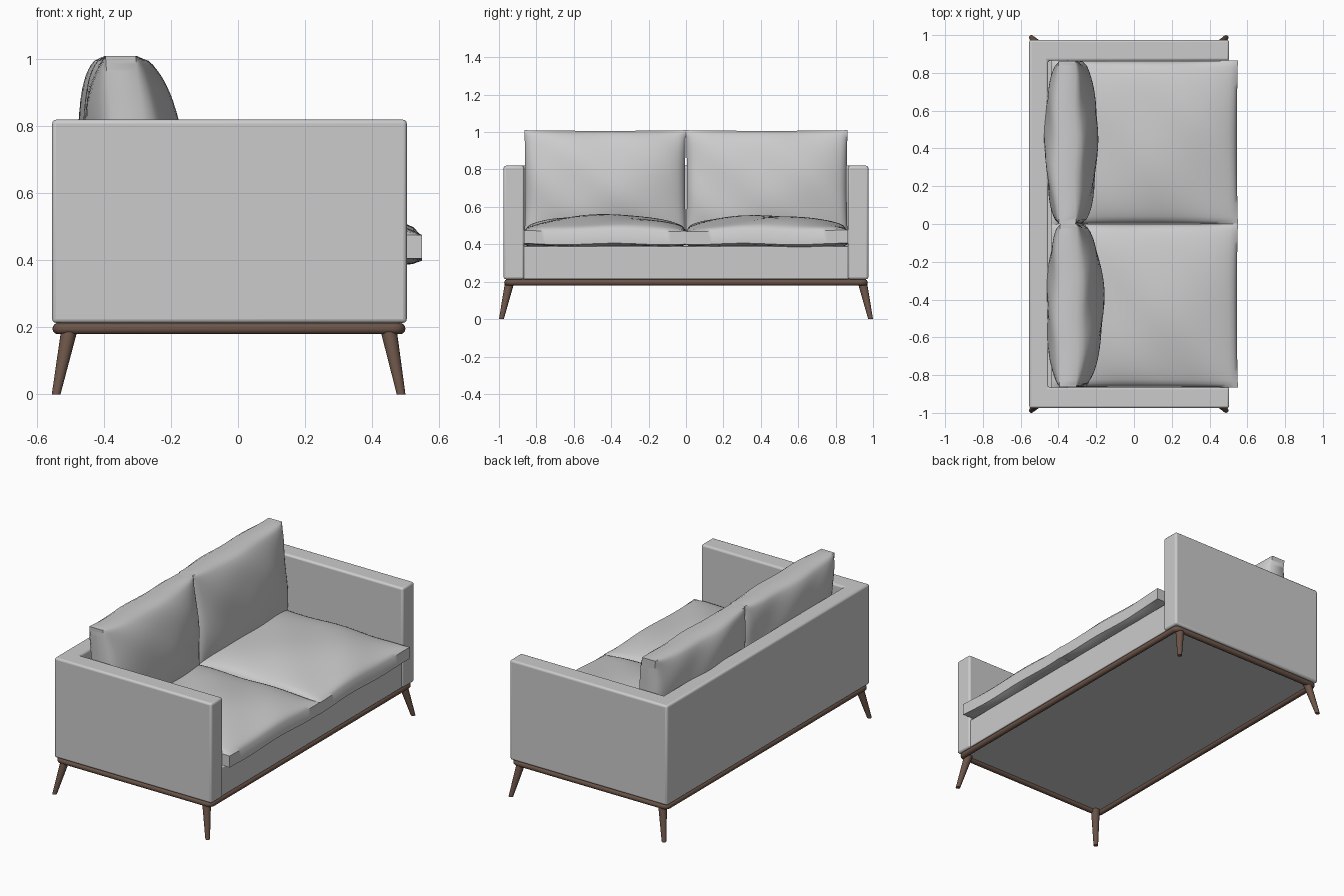
import bpy, bmesh, math
from mathutils import Vector

if "Cube" in bpy.data.objects:
    bpy.data.objects.remove(bpy.data.objects["Cube"])

wood = bpy.data.materials.new("brown_wood")
wood.diffuse_color = (0.15, 0.09, 0.065, 1)
wood.use_nodes = True
wood.node_tree.nodes["Principled BSDF"].inputs["Base Color"].default_value = wood.diffuse_color


def finish(name, bm, mat=None, bevel=0, angle=40):
    bmesh.ops.recalc_face_normals(bm, faces=bm.faces)
    me = bpy.data.meshes.new(name)
    bm.to_mesh(me)
    bm.free()
    ob = bpy.data.objects.new(name, me)
    bpy.context.collection.objects.link(ob)
    if mat:
        me.materials.append(mat)
    if bevel:
        m = ob.modifiers.new("soft_edges", 'BEVEL')
        m.width, m.segments = bevel, 3
    bpy.ops.object.select_all(action='DESELECT')
    ob.select_set(True)
    bpy.context.view_layer.objects.active = ob
    bpy.ops.object.shade_smooth_by_angle(angle=math.radians(angle))
    return ob


def prism(name, outline, z0, z1, mat=None, bevel=0):
    bm = bmesh.new()
    f = bm.faces.new([bm.verts.new((x, y, z0)) for x, y in outline])
    r = bmesh.ops.extrude_face_region(bm, geom=[f])
    tops = [v for v in r['geom'] if isinstance(v, bmesh.types.BMVert)]
    bmesh.ops.translate(bm, verts=tops, vec=(0, 0, z1 - z0))
    return finish(name, bm, mat, bevel)


def rect(x0, x1, y0, y1):
    return [(x0, y0), (x1, y0), (x1, y1), (x0, y1)]


def cushion(name, centre, a, b, n, edge, up, down, phase):
    """Pillow with half axes a, b, and a puffed thickness along n."""
    N = 28
    bm = bmesh.new()
    sheets = []
    for side, puff in ((1, up), (-1, down)):
        grid = []
        for i in range(N + 1):
            u = -math.cos(math.pi * i / N) * 0.5 + (i / N - 0.5)
            row = []
            for j in range(N + 1):
                v = -math.cos(math.pi * j / N) * 0.5 + (j / N - 0.5)
                swell = max(0, (1 - u * u) * (1 - v * v)) ** 0.5
                # gentle fabric unevenness
                wave = 0.006 * math.sin(4 * u + phase) * math.cos(3 * v + phase)
                rim = 0.004 * math.sin(7 * u + 5 * v + phase)
                t = side * (edge + swell * (puff + wave)) + rim
                # the seams pull in a little between the corners
                pu = u * (1 - 0.012 * (1 - v * v))
                pv = v * (1 - 0.012 * (1 - u * u))
                row.append(bm.verts.new(centre + a * pu + b * pv + n * t))
            grid.append(row)
        for i in range(N):
            for j in range(N):
                bm.faces.new((grid[i][j], grid[i + 1][j],
                              grid[i + 1][j + 1], grid[i][j + 1]))
        sheets.append(grid)

    def border(g):
        return ([g[i][0] for i in range(N)] + [g[N][j] for j in range(N)] +
                [g[i][N] for i in range(N, 0, -1)] + [g[0][j] for j in range(N, 0, -1)])
    p, q = border(sheets[0]), border(sheets[1])
    for k in range(len(p)):
        l = (k + 1) % len(p)
        bm.faces.new((p[k], p[l], q[l], q[k]))
    return finish(name, bm, angle=50)


# Upholstered U-shaped shell: both arms and the back
XB, XF, XI, YO, YI = -0.555, 0.504, -0.455, 0.975, 0.865
prism("arms_and_back",
      [(XF, -YO), (XF, -YI), (XI, -YI), (XI, YI), (XF, YI), (XF, YO), (XB, YO), (XB, -YO)],
      0.213, 0.82, bevel=0.012)

# Seat base and underside panel
prism("seat_base", rect(XI - 0.01, 0.496, -YI - 0.005, YI + 0.005), 0.213, 0.39, bevel=0.006)
prism("underside_panel", rect(-0.53, 0.475, -0.95, 0.95), 0.198, 0.22)

# Cushions, one pair per side
Y, Z = Vector((0, 1, 0)), Vector((0, 0, 1))
for tag, s in (("left", -1), ("right", 1)):
    cushion("seat_cushion_" + tag, Vector((0.055, s * 0.432, 0.437)),
            Vector((0.495, 0, 0)), Y * 0.434, Z, 0.035, 0.082, 0.03, 1.3 + s)
    cushion("back_cushion_" + tag, Vector((-0.335 if s > 0 else -0.325, s * 0.432, 0.725)),
            Y * 0.432, Vector((-0.022, 0, 0.285)), Vector((1, 0, 0)),
            0.045, 0.095 if s > 0 else 0.115, 0.09, 2 + s)

# Rounded wooden rail running around the base
R, XC, HX, HY, CR = 0.017, -0.027, 0.51, 0.955, 0.02
path = []
for k, (sx, sy) in enumerate(((1, 1), (-1, 1), (-1, -1), (1, -1))):
    for i in range(5):
        t = math.pi / 2 * (k + i / 4)
        d = Vector((math.cos(t), math.sin(t), 0))
        path.append((Vector((XC + sx * (HX - CR), sy * (HY - CR), 0.196)) + d * CR, d))
bm = bmesh.new()
S = 14
rings = [[bm.verts.new(p + d * R * math.cos(2 * math.pi * j / S) +
                       Z * R * math.sin(2 * math.pi * j / S)) for j in range(S)]
         for p, d in path]
for i in range(len(rings)):
    g, h = rings[i], rings[(i + 1) % len(rings)]
    for j in range(S):
        k = (j + 1) % S
        bm.faces.new((g[j], h[j], h[k], g[k]))
finish("base_rail", bm, wood)

# Splayed tapering legs
for name, xt, xb in (("back_leg", -0.502, -0.543), ("front_leg", 0.448, 0.487)):
    for tag, s in (("left", -1), ("right", 1)):
        bm = bmesh.new()
        rows = []
        for x, y, z, r in ((xb, 0.987, 0, 0.013), (xt, 0.942, 0.2, 0.025)):
            rows.append([bm.verts.new((x + r * math.cos(a), s * (y + r * math.sin(a)), z))
                         for a in (2 * math.pi * j / 16 for j in range(16))])
        for j in range(16):
            k = (j + 1) % 16
            bm.faces.new((rows[0][j], rows[0][k], rows[1][k], rows[1][j]))
        for row in rows:
            bm.faces.new(row)
        finish(name + "_" + tag, bm, wood)
